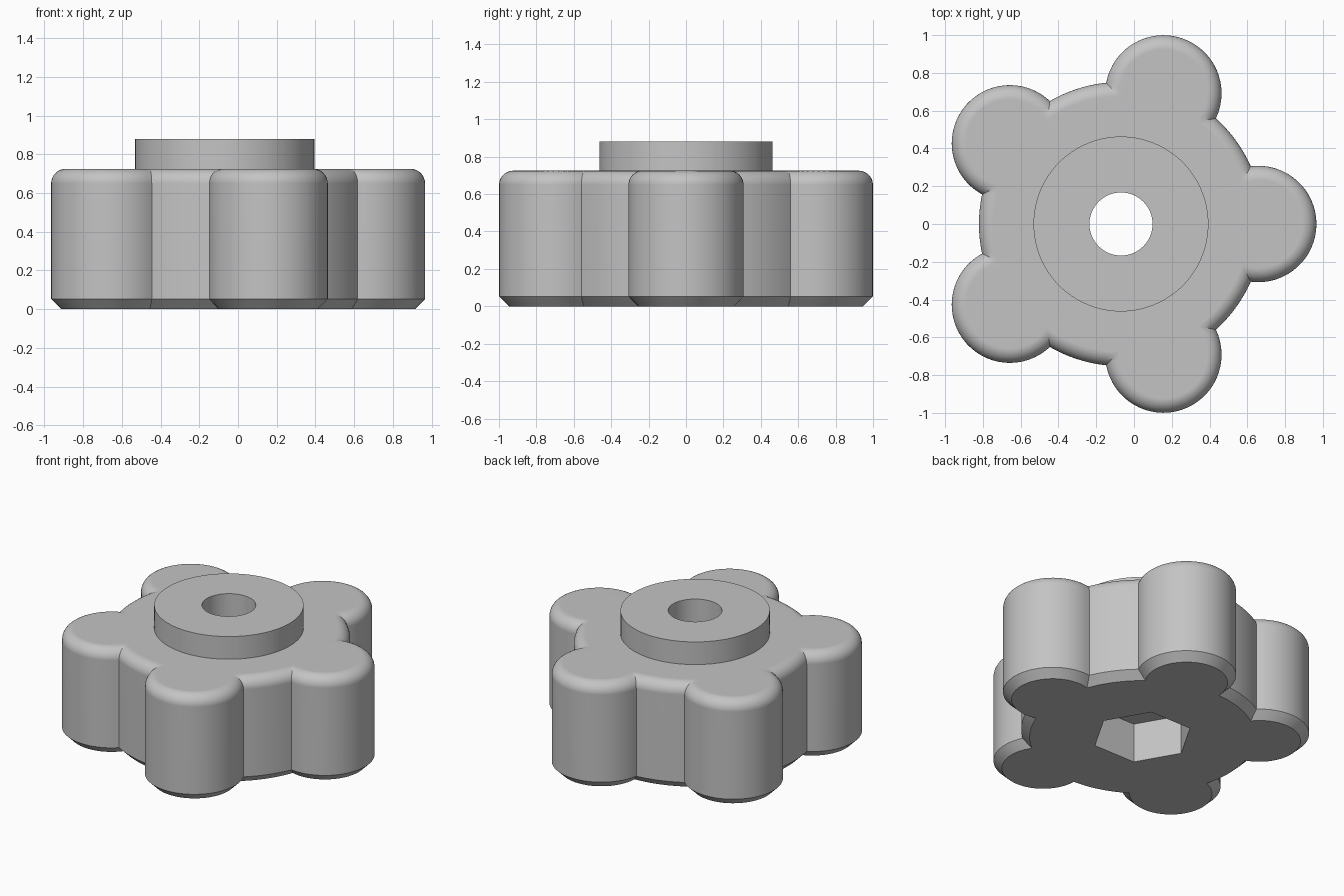
import bpy, bmesh
from math import pi, cos, sin, acos, atan2

CX = -0.069                     # hub axis
LOBES, DIST, LOBE_R, BODY_R = 5, 0.727, 0.308, 0.752
HEIGHT, FILLET, CHAMFER = 0.725, 0.075, 0.052
COLLAR_R, COLLAR_TOP = 0.463, 0.88
BORE_R, HEX_R, HEX_DEPTH = 0.167, 0.313, 0.27
LOBE_STEPS, WEB_STEPS, FILLET_STEPS = 32, 10, 8

if "Cube" in bpy.data.objects:
    bpy.data.objects.remove(bpy.data.objects["Cube"], do_unlink=True)

grey = bpy.data.materials.new("knob grey")
grey.use_nodes = True
grey.diffuse_color = (0.55, 0.55, 0.55, 1)
for node in grey.node_tree.nodes:
    if node.type == 'BSDF_PRINCIPLED':
        node.inputs["Base Color"].default_value = grey.diffuse_color


def outline(inset):
    """Points of the five-lobed outline, shrunk inwards by inset."""
    r, big = LOBE_R - inset, BODY_R - inset
    a = acos((DIST**2 + big**2 - r**2) / (2 * DIST * big))   # crease, seen from hub
    b = atan2(big * sin(a), big * cos(a) - DIST)             # crease, seen from lobe
    pts = []
    for k in range(LOBES):
        mid = 2 * pi * k / LOBES
        for i in range(LOBE_STEPS + 1):
            t = b * (2 * i / LOBE_STEPS - 1)
            x, y = DIST + r * cos(t), r * sin(t)
            pts.append((x * cos(mid) - y * sin(mid), x * sin(mid) + y * cos(mid)))
        for i in range(1, WEB_STEPS):
            t = mid + a + (2 * pi / LOBES - 2 * a) * i / WEB_STEPS
            pts.append((big * cos(t), big * sin(t)))
    return pts


def loft(name, rings):
    """Closed solid through a stack of (points, z) rings."""
    bm = bmesh.new()
    loops = [[bm.verts.new((x, y, z)) for x, y in pts] for pts, z in rings]
    n = len(loops[0])
    for low, high in zip(loops, loops[1:]):
        for i in range(n):
            j = (i + 1) % n
            bm.faces.new((low[i], low[j], high[j], high[i]))
    bm.faces.new(loops[0][::-1])
    bm.faces.new(loops[-1])
    bmesh.ops.recalc_face_normals(bm, faces=bm.faces)
    mesh = bpy.data.meshes.new(name)
    bm.to_mesh(mesh)
    bm.free()
    mesh.materials.append(grey)
    obj = bpy.data.objects.new(name, mesh)
    obj.location.x = CX
    bpy.context.collection.objects.link(obj)
    return obj


def circle(radius, n):
    return [(radius * cos(2 * pi * i / n), radius * sin(2 * pi * i / n)) for i in range(n)]


# Lobed grip: bottom chamfer, straight wall, rounded top edge
rings = [(outline(CHAMFER), 0), (outline(0), CHAMFER)]
for i in range(FILLET_STEPS + 1):
    t = pi / 2 * i / FILLET_STEPS
    rings.append((outline(FILLET * (1 - cos(t))), HEIGHT - FILLET * (1 - sin(t))))

# Raised round collar continuing from the flat top
collar = []
for x, y in rings[-1][0]:
    t = atan2(y, x)
    collar.append((COLLAR_R * cos(t), COLLAR_R * sin(t)))
rings += [(collar, HEIGHT), (collar, COLLAR_TOP)]
knob = loft("knob_body", rings)

# Through bore and hexagonal nut pocket from below
cutters = [
    loft("bore_cutter", [(circle(BORE_R, 64), -0.1), (circle(BORE_R, 64), 1)]),
    loft("nut_pocket_cutter", [(circle(HEX_R, 6), -0.1), (circle(HEX_R, 6), HEX_DEPTH)]),
]
bpy.context.view_layer.update()
bpy.ops.object.select_all(action='DESELECT')
knob.select_set(True)
bpy.context.view_layer.objects.active = knob
for cutter in cutters:
    cutter.hide_render = True
    cut = knob.modifiers.new("cut", 'BOOLEAN')
    cut.operation, cut.solver, cut.object = 'DIFFERENCE', 'EXACT', cutter
    bpy.ops.object.modifier_apply(modifier=cut.name)
    bpy.data.objects.remove(cutter, do_unlink=True)

# Smooth walls, crisp creases, clean flat faces
bpy.ops.object.shade_smooth_by_angle(angle=pi / 6)
weighted = knob.modifiers.new("flat_face_normals", 'WEIGHTED_NORMAL')
weighted.keep_sharp = True
